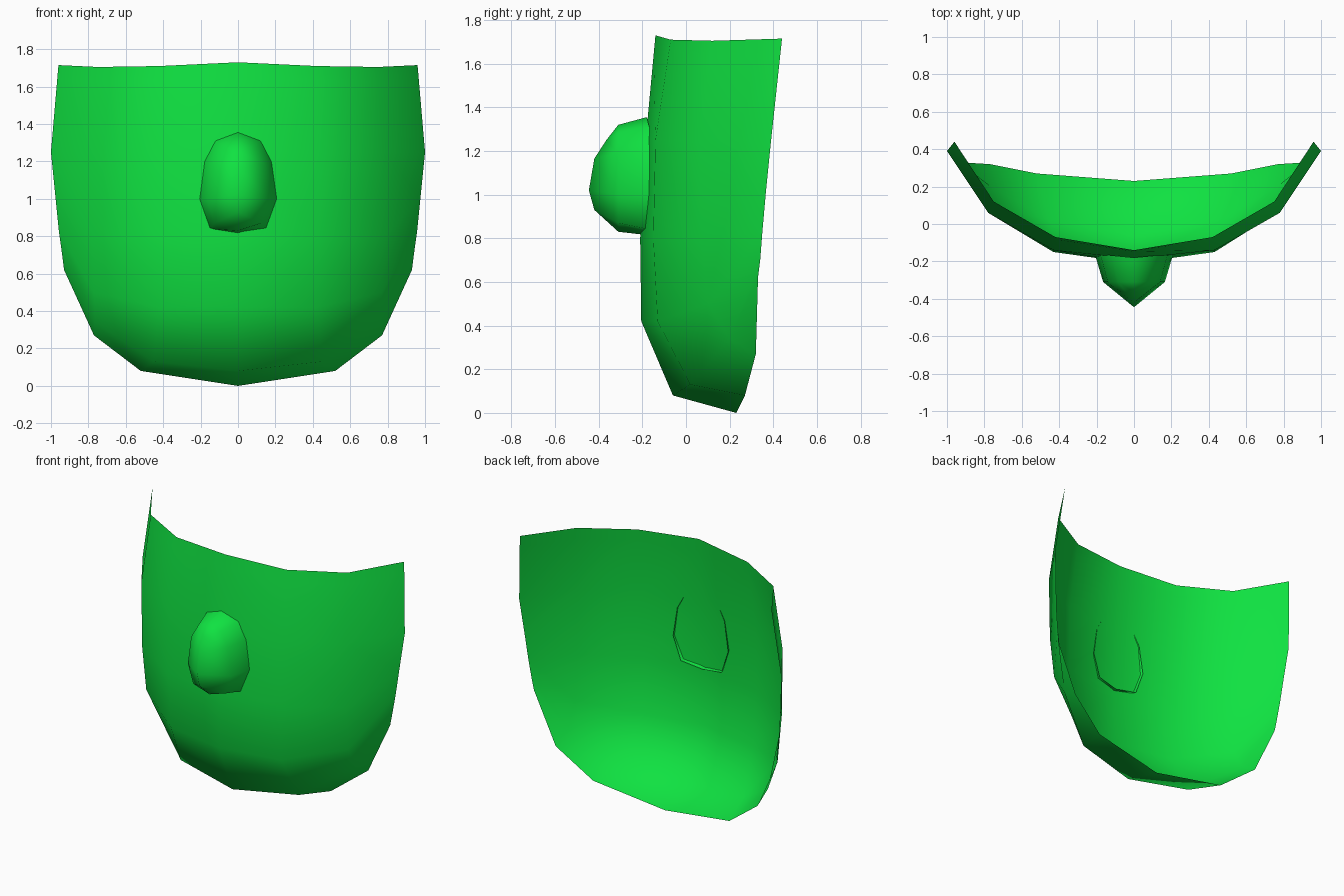
import bpy

if "Cube" in bpy.data.objects:
    bpy.data.objects.remove(bpy.data.objects["Cube"])

green = bpy.data.materials.new("bright_green")
green.diffuse_color = (0.005, 0.76, 0.053, 1)
green.use_nodes = True
green.node_tree.nodes["Principled BSDF"].inputs["Base Color"].default_value = green.diffuse_color


def make_part(name, verts, faces):
    mesh = bpy.data.meshes.new(name)
    mesh.from_pydata(verts, [], faces)
    mesh.materials.append(green)
    for p in mesh.polygons:
        p.use_smooth = True
    obj = bpy.data.objects.new(name, mesh)
    bpy.context.collection.objects.link(obj)
    return obj


def flip(p):
    return (-p[0], p[1], p[2])


# Curved shell: vertical profiles from the centre line out to the side edge
profiles = [
    [(0, -.14, 1.73), (0, -.185, 1.25), (0, -.21, .80), (0, -.205, .42),
     (0, -.06, .08), (0, .23, 0)],
    [(.42, -.07, 1.71), (.43, -.14, 1.25), (.43, -.15, .80), (.42, -.13, .42),
     (.45, .02, .13), (.52, .27, .08)],
    [(.75, .12, 1.705), (.78, .06, 1.25), (.78, .07, .80), (.77, .10, .50),
     (.765, .20, .34), (.77, .32, .27)],
    [(.96, .44, 1.715), (1, .39, 1.25), (.975, .365, 1.0), (.958, .35, .83),
     (.94, .34, .70), (.93, .33, .62)],
]


def add_rim_rows(col):
    # two close rows just below the top edge
    a, b = col[0], col[1]
    rim = [tuple(u + (v - u) * t for u, v in zip(a, b)) for t in (.09, .17)]
    return [a] + rim + col[1:]


right = [add_rim_rows(c) for c in profiles]
columns = [[flip(p) for p in c] for c in reversed(right[1:])] + right
rows = len(columns[0])
verts = [p for c in columns for p in c]
faces = []
for i in range(len(columns) - 1):
    for j in range(rows - 1):
        a, b = i * rows + j, (i + 1) * rows + j
        faces.append((a, a + 1, b + 1, b))
make_part("mask_shell", verts, faces)

# Nose: open base ring, middle ring, and a central ridge
base = [(0, 1.355), (.12, 1.31), (.18, 1.2), (.21, 1.0), (.155, .84), (0, .815)]
middle = [(0, 1.32), (.085, 1.285), (.14, 1.19), (.165, 1.0), (.125, .87), (0, .83)]
ridge = [(0, -.365, 1.25), (0, -.42, 1.165), (0, -.445, 1.02), (0, -.42, .93)]


def ring(outline, depth):
    half = [(x, depth(x), z) for x, z in outline]
    return half + [flip(p) for p in reversed(half[1:-1])]


nose_verts = (ring(base, lambda x: -.18 + .1 * x)
              + ring(middle, lambda x: -.31) + ridge)
nose_faces = [(i, (i + 1) % 10, 10 + (i + 1) % 10, 10 + i) for i in range(10)]
# ridge vertex that each middle-ring vertex leads to
target = [20, 20, 21, 22, 23, 23, 23, 22, 21, 20]
for i in range(10):
    k = (i + 1) % 10
    face = [10 + i, 10 + k, target[k]]
    if target[i] != target[k]:
        face.append(target[i])
    nose_faces.append(face)
# reverse so that the surface faces outwards
nose = make_part("nose", nose_verts, [tuple(reversed(f)) for f in nose_faces])
